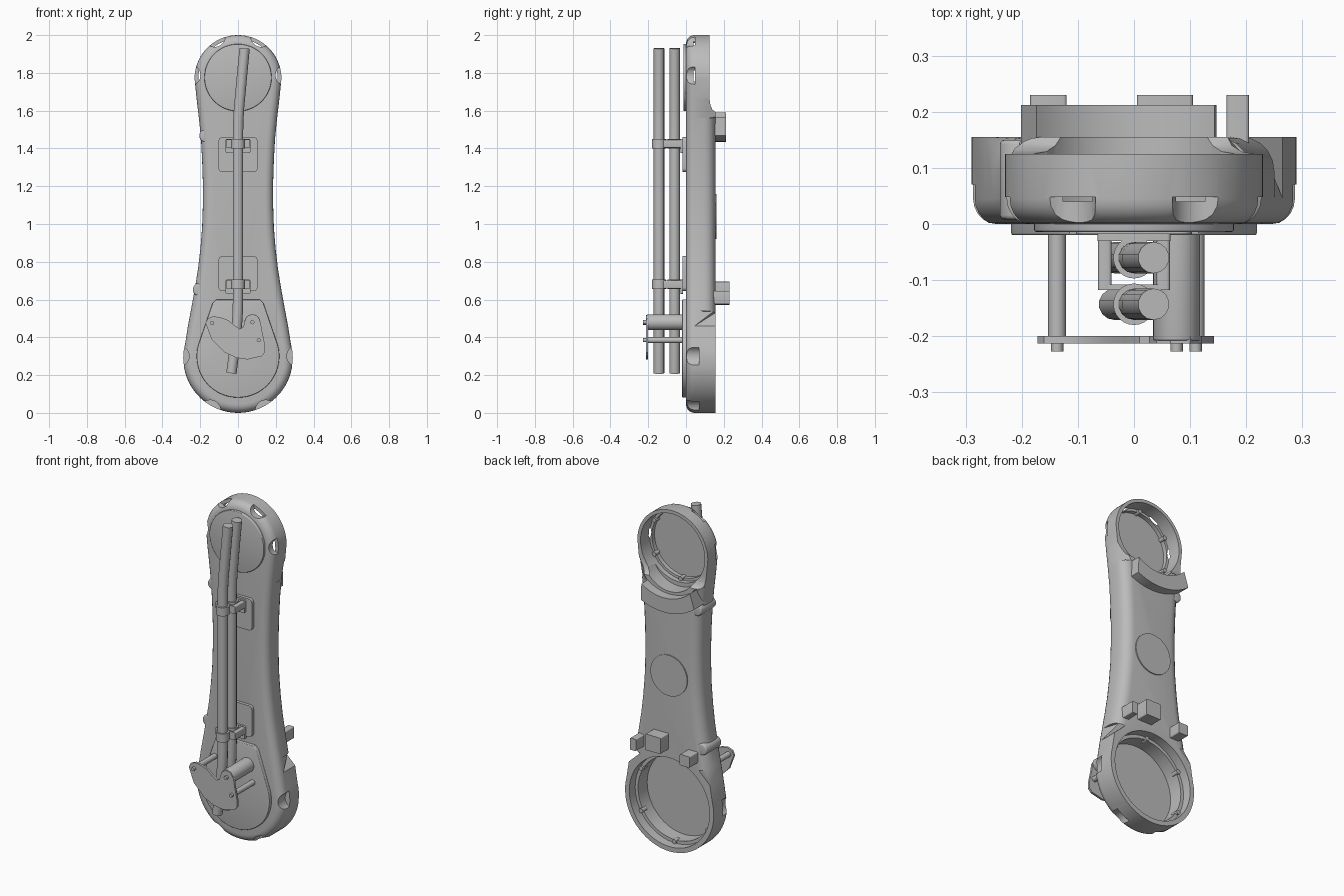
import bpy, bmesh, math
from mathutils import Vector

cube = bpy.data.objects.get("Cube")
if cube:
    bpy.data.objects.remove(cube, do_unlink=True)

grey = bpy.data.materials.new("plain grey")
grey.use_nodes = True
grey.diffuse_color = (0.5, 0.5, 0.5, 1)
grey.node_tree.nodes["Principled BSDF"].inputs["Base Color"].default_value = (0.5, 0.5, 0.5, 1)


def activate(obj):
    bpy.ops.object.select_all(action='DESELECT')
    obj.select_set(True)
    bpy.context.view_layer.objects.active = obj


def smooth(obj):
    activate(obj)
    bpy.ops.object.shade_smooth_by_angle(angle=math.radians(32))


def arc(cx, cz, r, a0, a1, n):
    """Points on an arc in the front plane, angles in degrees."""
    angles = [math.radians(a0 + (a1 - a0) * i / n) for i in range(n + 1)]
    return [(cx + r * math.cos(a), cz + r * math.sin(a)) for a in angles]


def prism(name, pts, y0, y1, front=0, back=0, back_range=(-9, 9), segments=3):
    """Extrude a front outline from y0 to y1 and round its rims."""
    bm = bmesh.new()
    base = bm.faces.new([bm.verts.new((x, y0, z)) for x, z in pts])
    ext = bmesh.ops.extrude_face_region(bm, geom=[base], use_keep_orig=True)
    for v in ext["geom"]:
        if isinstance(v, bmesh.types.BMVert):
            v.co.y = y1
    bmesh.ops.recalc_face_normals(bm, faces=bm.faces[:])
    for y, size in ((y0, front), (y1, back)):
        if size:
            rim = [e for e in bm.edges if all(abs(v.co.y - y) < 1e-5 for v in e.verts)
                   and (y == y0 or back_range[0] < (e.verts[0].co.z + e.verts[1].co.z) / 2 < back_range[1])]
            bmesh.ops.bevel(bm, geom=rim, offset=size, segments=segments, profile=0.5, affect='EDGES')
    bmesh.ops.recalc_face_normals(bm, faces=bm.faces[:])
    mesh = bpy.data.meshes.new(name)
    bm.to_mesh(mesh)
    bm.free()
    mesh.materials.append(grey)
    obj = bpy.data.objects.new(name, mesh)
    bpy.context.collection.objects.link(obj)
    smooth(obj)
    return obj


def cylinder(name, x, z, r, y0, y1, n=32, **kw):
    return prism(name, arc(x, z, r, 0, 360, n)[:-1], y0, y1, **kw)


def rounded(x0, x1, z0, z1, r):
    """Rectangle outline with rounded corners."""
    corners = ((x1 - r, z1 - r, 0), (x0 + r, z1 - r, 90), (x0 + r, z0 + r, 180), (x1 - r, z0 + r, 270))
    return [p for x, z, a in corners for p in arc(x, z, r, a, a + 90, 4)]


def box(name, x0, x1, y0, y1, z0, z1, r=0.006):
    return prism(name, rounded(x0, x1, z0, z1, r), y0, y1)


def cut(obj, cutter):
    mod = obj.modifiers.new("cut", 'BOOLEAN')
    mod.operation = 'DIFFERENCE'
    mod.solver = 'EXACT'
    mod.object = cutter
    activate(obj)
    bpy.ops.object.modifier_apply(modifier=mod.name)
    bpy.data.objects.remove(cutter, do_unlink=True)


TOP, LOW = 1.77, 0.29

# Link body: two round ends joined by a narrow waist
side = [(0.265, 0.46), (0.25, 0.54), (0.23, 0.65), (0.212, 0.76), (0.199, 0.87), (0.19, 0.98),
        (0.186, 1.1), (0.186, 1.22), (0.19, 1.34), (0.196, 1.45), (0.207, 1.56), (0.22, 1.67)]
outline = (arc(0, LOW, 0.29, -170, -10, 30) + arc(0, LOW, 0.29, 0, 15, 2) + side
           + arc(0, TOP, 0.23, 0, 180, 36) + [(-x, z) for x, z in reversed(side)]
           + arc(0, LOW, 0.29, 165, 180, 2))
body = prism("link_body", outline, 0, 0.155, front=0.045, back=0.06, back_range=(0.55, 1.6), segments=5)

# Thinner upper end with a filleted step
step = prism("step_cutter", [(0.125, 2.2), (0.125, 1.66), (0.129, 1.63), (0.14, 1.605), (0.16, 1.59),
                             (0.3, 1.59), (0.3, 2.2)], -0.5, 0.5)
for v in step.data.vertices:
    v.co.x, v.co.y = v.co.y, v.co.x
step.data.flip_normals()
cut(body, step)

# Joint recesses in the back, each with a seat and a bore, and a shelf below the upper one
for z, seat, bore, edge in ((TOP, 0.21, 0.195, 0.04), (LOW, 0.262, 0.243, 0.1)):
    cut(body, cylinder("seat_cutter", 0, z, seat, edge, 0.4, 64))
    cut(body, cylinder("bore_cutter", 0, z, bore, 0.015, 0.4, 64))
cut(body, cylinder("shelf_cutter", 0, 1.71, 0.175, 0.07, 0.4, 48))

# Tool pockets round the front rims
for z, r, angles, depth in ((TOP, 0.254, (4, 61, 119, 176), 0.048),
                            (LOW, 0.314, (2, 178, -62, -118), 0.07)):
    for a in angles:
        a = math.radians(a)
        cut(body, cylinder("pocket_cutter", r * math.cos(a), z + r * math.sin(a), 0.055, -0.1, depth, 24))
smooth(body)

# Screws on the joint seats
for z, r, edge in ((TOP, 0.2, 0.04), (LOW, 0.25, 0.1)):
    for i in range(6):
        a = math.radians(30 + i * 60)
        cylinder("seat_screw", r * math.cos(a), z + r * math.sin(a), 0.013, edge - 0.03, edge + 0.012, 12)

# Front covers
cylinder("upper_cover", 0, 1.775, 0.178, -0.014, 0.01, 64, front=0.004)
prism("lower_cover", arc(0, 0.3, 0.219, 165, 375, 48) + [(0.135, 0.58), (0.115, 0.6), (-0.115, 0.6), (-0.135, 0.58)],
      -0.02, 0.01, front=0.004)

# Back badge plate, blank
cylinder("back_disc", 0, 1.04, 0.12, 0.14, 0.161, 48)

# Curved stop block under the upper joint
prism("stop_block", arc(0, TOP, 0.335, -127, -64, 20) + arc(0, TOP, 0.25, -55, -134, 20), 0.1, 0.212)

# Round lugs along the right edge
cylinder("upper_side_lug", -0.171, 1.467, 0.034, 0.008, 0.15, front=0.008, back=0.008)
cylinder("lower_side_lug", -0.205, 0.653, 0.034, 0.008, 0.15, front=0.008, back=0.008)

# Rear stops
box("rear_stop_middle", 0.005, 0.105, 0.14, 0.23, 0.6, 0.695)
box("rear_stop_right", -0.185, -0.12, 0.14, 0.23, 0.57, 0.635)
box("rear_stop_left", 0.165, 0.205, 0.1, 0.23, 0.575, 0.645)

# Twin hoses with a slight bend at each end
HOSES = (-0.06, -0.143)
for y in HOSES:
    curve = bpy.data.curves.new("hose", 'CURVE')
    curve.dimensions = '3D'
    curve.bevel_depth = 0.028
    curve.bevel_resolution = 5
    curve.use_fill_caps = True
    path = [(0.035, 1.93), (0.018, 1.75), (0.006, 1.62), (0.001, 1.54), (0, 1.46),
            (0, 0.62), (-0.001, 0.54), (-0.006, 0.46), (-0.018, 0.34), (-0.035, 0.21)]
    spline = curve.splines.new('POLY')
    spline.points.add(len(path) - 1)
    for p, (x, z) in zip(spline.points, path):
        p.co = (x, y, z, 1)
    hose = bpy.data.objects.new("hose", curve)
    bpy.context.collection.objects.link(hose)
    curve.materials.append(grey)
    activate(hose)
    bpy.ops.object.convert(target='MESH')
    smooth(hose)

# Hose clamps: base plate, bracket and two rings each
for plate, ring in (((1.275, 1.46), 1.425), ((0.645, 0.83), 0.68)):
    box("clamp_plate", -0.103, 0.103, -0.018, 0.01, plate[0], plate[1], 0.02)
    box("clamp_foot", -0.065, 0.065, -0.03, -0.015, ring - 0.05, ring + 0.025)
    for s in (-1, 1):
        x0, x1 = sorted((s * 0.04, s * 0.064))
        box("clamp_arm", x0, x1, -0.115, -0.015, ring - 0.022, ring + 0.022)
    box("clamp_bridge", -0.064, 0.064, -0.118, -0.108, ring - 0.022, ring + 0.022)
    for y in HOSES:
        band = cylinder("clamp_ring", 0, 0, 0.037, -0.025, 0.025, 24)
        band.rotation_euler.x = math.pi / 2
        band.location = Vector((0, y, ring))

# Guard plate over the hose ends, held by posts
guard = [(-0.172, 0.475), (-0.16, 0.5), (-0.13, 0.512), (-0.09, 0.505), (-0.05, 0.49), (-0.015, 0.46),
         (0.01, 0.445), (0.028, 0.455), (0.04, 0.5), (0.065, 0.518), (0.1, 0.515), (0.12, 0.48),
         (0.128, 0.43), (0.143, 0.36), (0.142, 0.32), (0.125, 0.3), (0.05, 0.283), (-0.01, 0.292),
         (-0.07, 0.32), (-0.14, 0.39)]
prism("guard_plate", guard, -0.213, -0.2)
cylinder("thick_post", 0.076, 0.48, 0.042, -0.208, -0.01, front=0.004)
for x, z in ((-0.137, 0.475), (0.11, 0.385)):
    cylinder("thin_post", x, z, 0.016, -0.208, 0.005, 20)
for x, z in ((-0.137, 0.475), (0.11, 0.385), (0.076, 0.48)):
    cylinder("guard_bolt", x, z, 0.011, -0.227, -0.205, 12)
